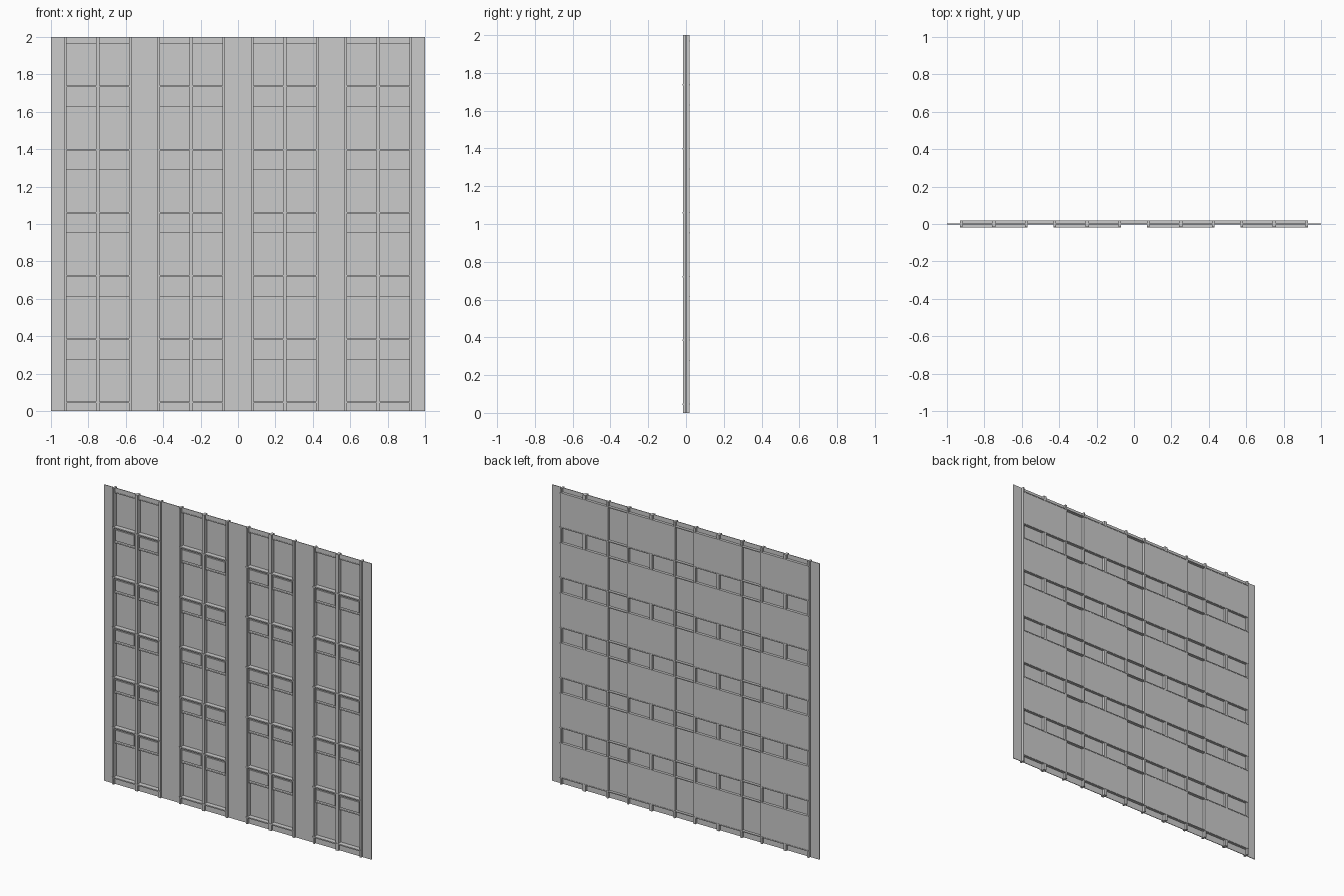
import bpy
import bmesh

cube = bpy.data.objects.get("Cube")
if cube:
    bpy.data.objects.remove(cube, do_unlink=True)

grey = bpy.data.materials.new("concrete grey")
grey.use_nodes = True
COLOUR = (0.6, 0.6, 0.6, 1)
grey.diffuse_color = COLOUR
grey.node_tree.nodes["Principled BSDF"].inputs["Base Color"].default_value = COLOUR


def boxes(name, spans):
    """One object from boxes given as (x range, y range, z range)."""
    bm = bmesh.new()
    for ranges in spans:
        cube_verts = bmesh.ops.create_cube(bm, size=1)["verts"]
        for v in cube_verts:
            for axis, (low, high) in enumerate(ranges):
                v.co[axis] = low if v.co[axis] < 0 else high
    mesh = bpy.data.meshes.new(name)
    bm.to_mesh(mesh)
    bm.free()
    mesh.materials.append(grey)
    obj = bpy.data.objects.new(name, mesh)
    bpy.context.collection.objects.link(obj)
    return obj


GROUPS = [-0.75, -0.25, 0.25, 0.75]
HALF = 0.18
EDGE = 0.93
PITCH = 0.338
BOTTOMS = [0.05 + PITCH * i for i in range(6)]
HEIGHT = 0.225
WALL = (-0.002, 0.002)

# Plain piers between the window groups
pier_edges = [-1] + [g + s * HALF for g in GROUPS for s in (-1, 1)] + [1]
boxes("wall_piers", [((a, b), WALL, (0, 2))
                     for a, b in zip(pier_edges[::2], pier_edges[1::2])])

# Recessed window panes
boxes("window_panes", [((g - HALF, g + HALF), (0.014, 0.018), (z, z + HEIGHT))
                       for g in GROUPS for z in BOTTOMS])

# Spandrel bands between the windows, including base and top strips
tops = [0] + [z + HEIGHT for z in BOTTOMS]
bands = list(zip(tops, BOTTOMS + [2]))
boxes("spandrel_bands", [((g - HALF, g + HALF), WALL, band)
                         for g in GROUPS for band in bands])

# Raised panels on the full-height spandrels
boxes("spandrel_panels", [((x - 0.07, x + 0.07), (-0.01, 0), (low + 0.02, high - 0.02))
                          for g in GROUPS for x in (g - 0.09, g + 0.09)
                          for low, high in bands[1:-1]])

# Vertical mullions at the sides and middle of each group
boxes("mullions", [((x - w, x + w), (-0.015, 0.018), (0, 2))
                   for g in GROUPS
                   for x, w in ((g - HALF + 0.006, 0.006), (g, 0.01),
                                (g + HALF - 0.006, 0.006))])

# Sills under the windows and heads above them
boxes("window_sills", [((g - HALF, g + HALF), (-0.018, 0.018), (z - 0.008, z))
                       for g in GROUPS for z in BOTTOMS])
boxes("window_heads", [((g - HALF, g + HALF), (-0.004, 0.018), (z + HEIGHT, z + HEIGHT + 0.006))
                       for g in GROUPS for z in BOTTOMS])

# Ledges running across the whole back
boxes("back_ledges", [((-EDGE, EDGE), (0, 0.02), (z, z + 0.006))
                      for b in BOTTOMS for z in (b - 0.006, b + HEIGHT)])
